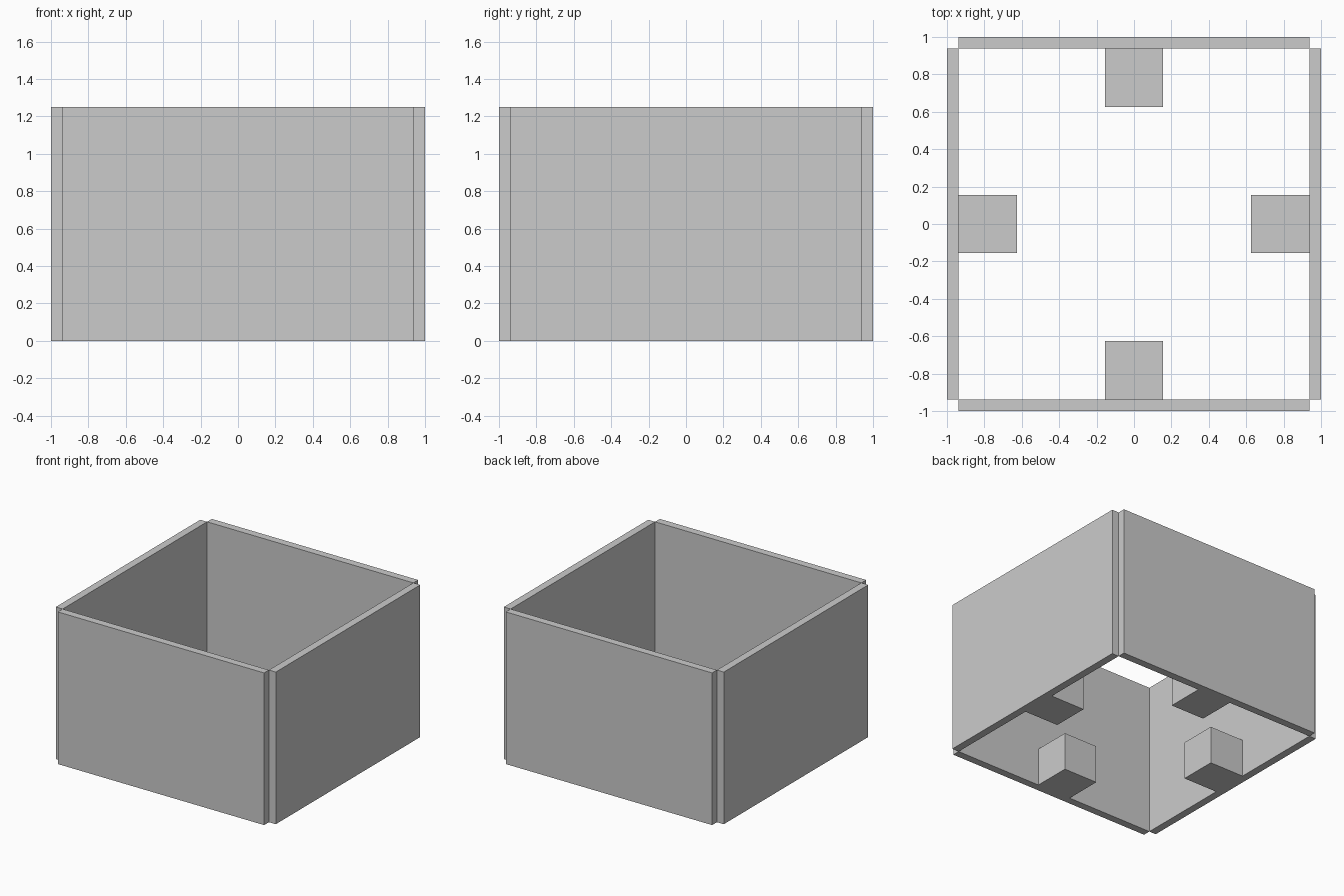
import bpy
import bmesh
from math import pi
from mathutils import Matrix, Vector

if "Cube" in bpy.data.objects:
    bpy.data.objects.remove(bpy.data.objects["Cube"])

HEIGHT = 1.25
HALF = 0.9375      # inner face of each wall
THICK = 0.0625
BLOCK_HALF = 0.154
BLOCK_IN = 0.626
BLOCK_TOP = 0.3125


def box(name, lo, hi, turn):
    """Box between two corners, turned about z."""
    lo, hi = Vector(lo), Vector(hi)
    mesh = bpy.data.meshes.new(name)
    bm = bmesh.new()
    size = hi - lo
    place = (Matrix.Rotation(turn, 4, 'Z') @ Matrix.Translation((lo + hi) / 2)
             @ Matrix.Diagonal((*size, 1)))
    bmesh.ops.create_cube(bm, size=1, matrix=place)
    bm.to_mesh(mesh)
    bm.free()
    obj = bpy.data.objects.new(name, mesh)
    bpy.context.collection.objects.link(obj)
    return obj


# Four wall panels leaving notched corners, each with a block at its inner foot
for i, side in enumerate(("front", "right", "back", "left")):
    turn = i * pi / 2
    box(side + "_wall", (-HALF, -HALF - THICK, 0), (HALF, -HALF, HEIGHT), turn)
    box(side + "_block", (-BLOCK_HALF, -HALF, 0),
        (BLOCK_HALF, -BLOCK_IN, BLOCK_TOP), turn)
